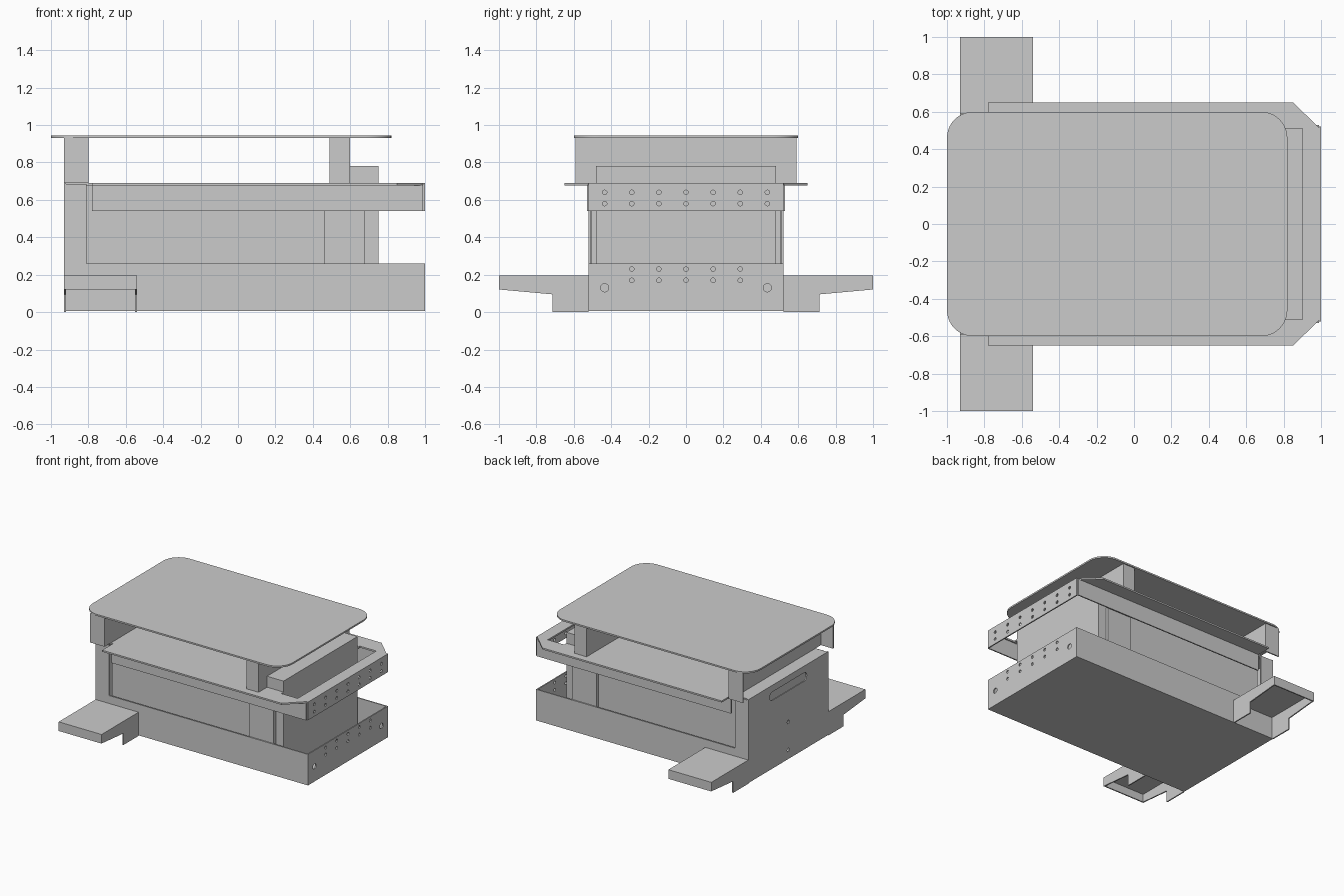
import bpy, bmesh
from math import cos, sin, pi, radians
from mathutils import Vector

if "Cube" in bpy.data.objects:
    bpy.data.objects.remove(bpy.data.objects["Cube"])


def make(name, bm):
    bmesh.ops.recalc_face_normals(bm, faces=bm.faces)
    me = bpy.data.meshes.new(name)
    bm.to_mesh(me)
    bm.free()
    ob = bpy.data.objects.new(name, me)
    bpy.context.collection.objects.link(ob)
    return ob


def prism(bm, pts, axis, a, b):
    """Extrude a 2D outline along x (pts = y,z), y (pts = x,z) or z (pts = x,y)."""
    at = {'x': lambda p, d: (d, p[0], p[1]),
          'y': lambda p, d: (p[0], d, p[1]),
          'z': lambda p, d: (p[0], p[1], d)}[axis]
    f = bm.faces.new([bm.verts.new(at(p, a)) for p in pts])
    g = bmesh.ops.extrude_face_region(bm, geom=[f])
    moved = [v for v in g['geom'] if isinstance(v, bmesh.types.BMVert)]
    bmesh.ops.translate(bm, verts=moved, vec=Vector(at((0, 0), b - a)))


def slab(bm, x0, x1, y0, y1, z0, z1):
    prism(bm, [(x0, y0), (x1, y0), (x1, y1), (x0, y1)], 'z', z0, z1)


def boxes(name, *dims):
    bm = bmesh.new()
    for d in dims:
        slab(bm, *d)
    return make(name, bm)


def plate(name, pts, axis, a, b):
    bm = bmesh.new()
    prism(bm, pts, axis, a, b)
    return make(name, bm)


def rounded(x0, x1, y0, y1, r, n=10):
    pts = []
    for k, (cx, cy) in enumerate([(x1 - r, y1 - r), (x0 + r, y1 - r),
                                  (x0 + r, y0 + r), (x1 - r, y0 + r)]):
        for i in range(n + 1):
            t = (k + i / n) * pi / 2
            pts.append((cx + r * cos(t), cy + r * sin(t)))
    return pts


def circle(cy, cz, r, n=16):
    return [(cy + r * cos(2 * pi * i / n), cz + r * sin(2 * pi * i / n)) for i in range(n)]


def cut(ob, outlines, axis, a, b):
    bm = bmesh.new()
    for o in outlines:
        prism(bm, o, axis, a, b)
    cutter = make(ob.name + "_cutter", bm)
    cutter.hide_render = True
    m = ob.modifiers.new("holes", 'BOOLEAN')
    m.object, m.operation, m.solver = cutter, 'DIFFERENCE', 'EXACT'
    bpy.context.view_layer.objects.active = ob
    bpy.ops.object.modifier_apply(modifier=m.name)
    bpy.data.objects.remove(cutter, do_unlink=True)


T = 0.01        # sheet thickness
P = 0.145       # hole pitch

# Base tray floor and U-shaped side sheets with a tall rear column
boxes("tray_floor", (-0.92, 0.99, -0.51, 0.51, 0.005, 0.015))
side = [(-0.92, 0.005), (0.99, 0.005), (0.99, 0.26), (-0.81, 0.26), (-0.81, 0.685), (-0.92, 0.685)]
for s, n in ((-1, "front"), (1, "back")):
    plate(n + "_side_sheet", side, 'y', s * 0.51, s * 0.52)

# Perforated tray end
tray_end = boxes("tray_end", (0.99, 1.0, -0.52, 0.52, 0.005, 0.26))
cut(tray_end, [circle(i * P, z, 0.012) for i in range(-2, 3) for z in (0.17, 0.23)]
    + [circle(y, 0.13, 0.022) for y in (-0.435, 0.435)], 'x', 0.95, 1.05)

# Tall end plate with handle slot and two bolt holes
end_plate = boxes("handle_end_plate", (-0.93, -0.92, -0.52, 0.52, 0.005, 0.69))
cut(end_plate, [rounded(-0.24, 0.24, 0.565, 0.635, 0.0345),
                circle(0, 0.31, 0.015), circle(0, 0.08, 0.015)], 'x', -1, -0.88)

# Inner casing, raised rear block and side cover panels
boxes("inner_casing", (-0.81, 0.75, -0.48, 0.48, 0.015, 0.68))
boxes("raised_block", (0.60, 0.75, -0.48, 0.48, 0.68, 0.78))
for s, n in ((-1, "front"), (1, "back")):
    y0, y1 = sorted((s * 0.48, s * 0.508))
    boxes(n + "_cover_panel", (0.46, 0.68, y0, y1, 0.015, 0.68))

# Upper frame: side rails and perforated end rail
boxes("upper_side_rails", *[(-0.78, 0.99, *sorted((s * 0.52, s * 0.53)), 0.54, 0.68) for s in (-1, 1)])
rail = boxes("upper_end_rail", (0.99, 1.0, -0.52, 0.52, 0.54, 0.69))
cut(rail, [circle(i * P, z, 0.012) for i in range(-3, 4) for z in (0.58, 0.64)], 'x', 0.95, 1.05)

# Deck with chamfered flange and an opening behind the block
deck = plate("flanged_deck", [(-0.92, -0.51), (-0.78, -0.51), (-0.78, -0.65), (0.85, -0.65), (0.99, -0.515),
                              (0.99, 0.515), (0.85, 0.65), (-0.78, 0.65), (-0.78, 0.51), (-0.92, 0.51)],
             'z', 0.677, 0.69)
cut(deck, [[(0.75, -0.51), (0.90, -0.51), (0.90, 0.51), (0.75, 0.51)]], 'z', 0.6, 0.75)

# Table top supports: an open channel and a closed beam
boxes("open_channel_support", (-0.81 - T, -0.80, -0.59, 0.59, 0.69, 0.93),
      (-0.93, -0.82, -0.59, -0.58, 0.69, 0.93), (-0.93, -0.82, 0.58, 0.59, 0.69, 0.93))
boxes("beam_support", (0.49, 0.60, -0.59, 0.59, 0.69, 0.93))

# Rounded table top
top = plate("table_top", rounded(-1.0, 0.82, -0.60, 0.60, 0.14), 'z', 0.93, 0.943)
bpy.ops.object.select_all(action='DESELECT')
top.select_set(True)
bpy.context.view_layer.objects.active = top
bpy.ops.object.shade_smooth_by_angle(angle=radians(30))

# Hollow stepped outrigger feet
for s, n in ((-1, "front"), (1, "back")):
    prof = [(0.52, 0.0), (0.715, 0.0), (0.715, 0.095), (0.99, 0.12), (0.99, 0.185), (0.52, 0.185)]
    bm = bmesh.new()
    for x in (-0.93, -0.55):
        prism(bm, [(s * y, z) for y, z in prof], 'x', x, x + T)
    slab(bm, -0.93, -0.54, *sorted((s * 0.52, s * 1.0)), 0.185, 0.195)
    slab(bm, -0.93, -0.54, *sorted((s * 0.99, s * 1.0)), 0.12, 0.185)
    make(n + "_foot", bm)
